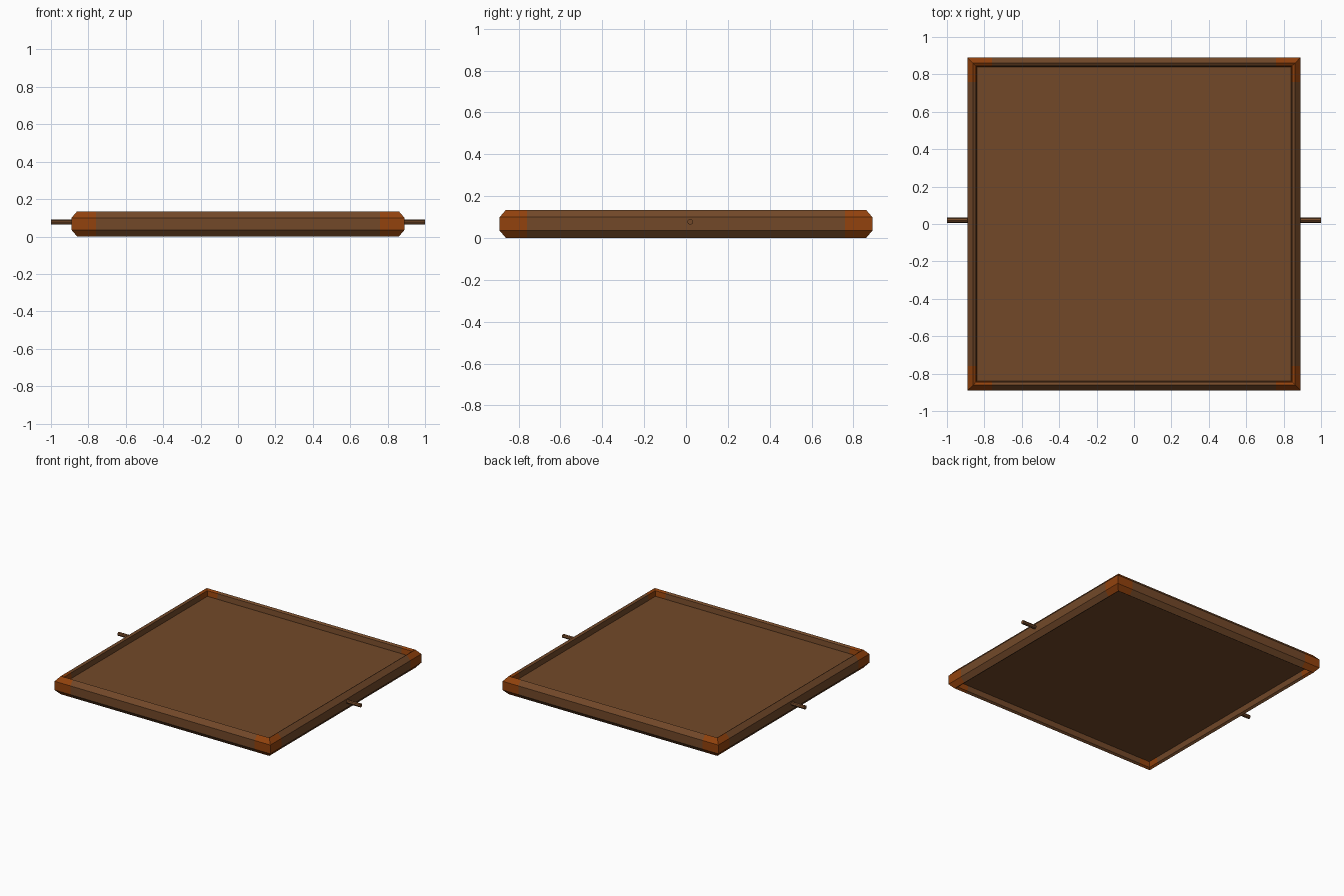
import bpy, bmesh, math
from mathutils import Matrix

if "Cube" in bpy.data.objects:
    bpy.data.objects.remove(bpy.data.objects["Cube"])


def material(name, rgb):
    m = bpy.data.materials.new(name)
    m.diffuse_color = (*rgb, 1)
    m.use_nodes = True
    m.node_tree.nodes["Principled BSDF"].inputs["Base Color"].default_value = m.diffuse_color
    return m


WOOD = material("brown wood", (0.17, 0.066, 0.022))
RUST = material("rust corner", (0.29, 0.055, 0.004))


def finish(name, bm, mats):
    bmesh.ops.recalc_face_normals(bm, faces=bm.faces)
    me = bpy.data.meshes.new(name)
    bm.to_mesh(me)
    bm.free()
    for m in mats:
        me.materials.append(m)
    ob = bpy.data.objects.new(name, me)
    bpy.context.collection.objects.link(ob)
    return ob


# chamfered square frame: profile (half width, z) swept round four corners
profile = [(0.86, 0), (0.89, 0.035), (0.89, 0.1), (0.86, 0.135),
           (0.845, 0.125), (0.84, 0.09), (0.84, 0.045), (0.845, 0.01)]
bm = bmesh.new()
rings = [[bm.verts.new((sx * r, sy * r, z)) for r, z in profile]
         for sx, sy in ((1, 1), (-1, 1), (-1, -1), (1, -1))]
n = len(profile)
for i in range(4):
    a, b = rings[i], rings[(i + 1) % 4]
    for j in range(n):
        k = (j + 1) % n
        bm.faces.new((a[j], b[j], b[k], a[k]))
# cut the rails near the corners and paint the corner pieces
for axis in ((1, 0, 0), (0, 1, 0)):
    for s in (-0.76, 0.76):
        bmesh.ops.bisect_plane(bm, geom=bm.verts[:] + bm.edges[:] + bm.faces[:],
                               plane_co=[s * c for c in axis], plane_no=axis)
for f in bm.faces:
    c = f.calc_center_median()
    f.material_index = int(min(abs(c.x), abs(c.y)) > 0.76)
finish("frame", bm, (WOOD, RUST))

# thin panel inside the frame
bm = bmesh.new()
bmesh.ops.create_cube(bm, size=1, matrix=Matrix.Translation((0, 0, 0.068)) @
                      Matrix.Diagonal((1.69, 1.69, 0.036, 1)))
finish("panel", bm, (WOOD,))

# pivot pegs on both sides
for side, s in (("left", -1), ("right", 1)):
    bm = bmesh.new()
    bmesh.ops.create_cone(bm, cap_ends=True, segments=8, radius1=0.014, radius2=0.014,
                          depth=0.13, matrix=Matrix.Translation((s * 0.935, 0.02, 0.077)) @
                          Matrix.Rotation(math.pi / 2, 4, 'Y'))
    finish(side + "_peg", bm, (WOOD,))
